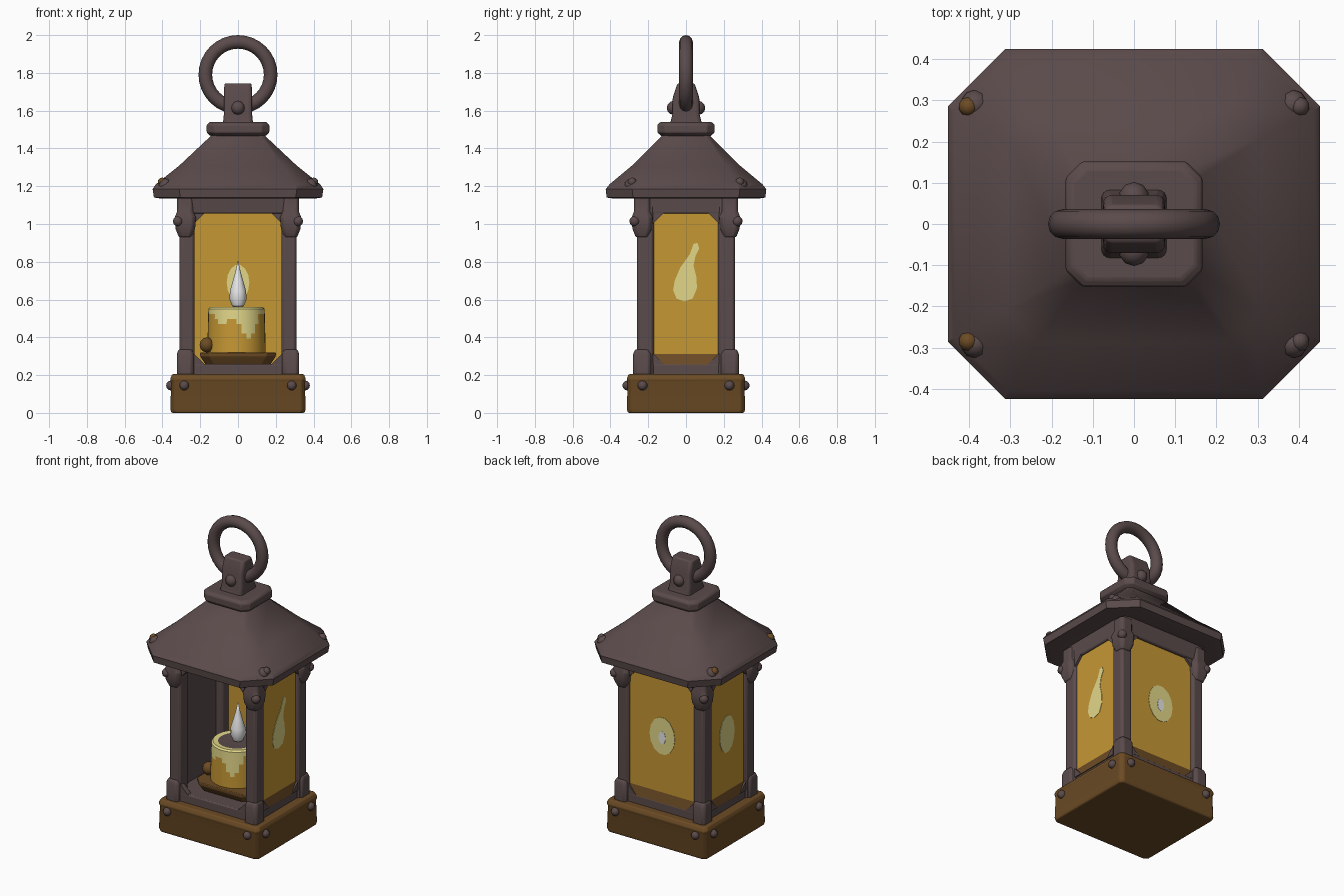
import bpy, bmesh, math
from mathutils import Vector

if "Cube" in bpy.data.objects:
    bpy.data.objects.remove(bpy.data.objects["Cube"])


def material(name, r, g, b):
    m = bpy.data.materials.new(name)
    m.diffuse_color = (r, g, b, 1)
    m.use_nodes = True
    m.node_tree.nodes["Principled BSDF"].inputs["Base Color"].default_value = m.diffuse_color
    return m


METAL = material("dark_metal", 0.105, 0.070, 0.070)
WOOD = material("brown_wood", 0.150, 0.071, 0.018)
AMBER = material("amber_glass", 0.56, 0.31, 0.034)
GLOW = material("pale_glow", 0.76, 0.68, 0.25)
WHITE = material("white_flame", 0.86, 0.86, 0.87)


def finish(name, bm, mats, bevel=0.0, angle=35):
    bmesh.ops.recalc_face_normals(bm, faces=bm.faces)
    mesh = bpy.data.meshes.new(name)
    bm.to_mesh(mesh)
    bm.free()
    for m in mats:
        mesh.materials.append(m)
    ob = bpy.data.objects.new(name, mesh)
    bpy.context.collection.objects.link(ob)
    bpy.ops.object.select_all(action='DESELECT')
    ob.select_set(True)
    bpy.context.view_layer.objects.active = ob
    bpy.ops.object.shade_smooth_by_angle(angle=math.radians(angle))
    if bevel:
        mod = ob.modifiers.new("Bevel", 'BEVEL')
        mod.width = bevel
        mod.segments = 2
        mod.limit_method = 'ANGLE'
    return ob


def loft(name, rings, mat, centre=(0, 0), bevel=0.0):
    """Stack of chamfered rectangles: (half x, half y, chamfer, z)."""
    bm = bmesh.new()
    loops = []
    for hx, hy, c, z in rings:
        pts = [(hx, -hy + c), (hx, hy - c), (hx - c, hy), (-hx + c, hy),
               (-hx, hy - c), (-hx, -hy + c), (-hx + c, -hy), (hx - c, -hy)]
        loops.append([bm.verts.new((x + centre[0], y + centre[1], z)) for x, y in pts])
    for a, b in zip(loops, loops[1:]):
        for i in range(8):
            j = (i + 1) % 8
            bm.faces.new((a[i], a[j], b[j], b[i]))
    bm.faces.new(loops[0][::-1])
    bm.faces.new(loops[-1])
    return finish(name, bm, [mat], bevel)


def plate(name, pts, axis, a, b, mat, bevel=0.0):
    """Polygon in (y,z) or (x,z) extruded along axis x or y from a to b."""
    bm = bmesh.new()
    put = (lambda p, d: (d, p[0], p[1])) if axis == 'x' else (lambda p, d: (p[0], d, p[1]))
    lo = [bm.verts.new(put(p, a)) for p in pts]
    hi = [bm.verts.new(put(p, b)) for p in pts]
    bm.faces.new(lo)
    bm.faces.new(hi)
    for i in range(len(pts)):
        j = (i + 1) % len(pts)
        bm.faces.new((lo[i], lo[j], hi[j], hi[i]))
    return finish(name, bm, [mat], bevel)


def stud(name, pos, r, mat):
    bm = bmesh.new()
    bmesh.ops.create_uvsphere(bm, u_segments=10, v_segments=6, radius=r)
    bmesh.ops.translate(bm, verts=bm.verts, vec=Vector(pos))
    return finish(name, bm, [mat], angle=60)


def lathe(name, profile, n, mats, rule=None, centre=(0, 0)):
    bm = bmesh.new()
    loops = [[bm.verts.new((centre[0] + r * math.cos(2 * math.pi * i / n),
                            centre[1] + r * math.sin(2 * math.pi * i / n), z))
              for i in range(n)] for r, z in profile]
    for a, b in zip(loops, loops[1:]):
        for i in range(n):
            j = (i + 1) % n
            f = bm.faces.new((a[i], a[j], b[j], b[i]))
            if rule:
                f.material_index = rule(f.calc_center_median())
    bmesh.ops.remove_doubles(bm, verts=bm.verts, dist=0.0005)
    return finish(name, bm, mats)


def rect(w, z0, z1):
    return [(-w, z0), (w, z0), (w, z1), (-w, z1)]


def oval(rx, rz, z, n=14):
    return [(rx * math.cos(2 * math.pi * i / n), z + rz * math.sin(2 * math.pi * i / n))
            for i in range(n)]


# Wooden base
loft("base", [(0.352, 0.307, 0.02, 0), (0.358, 0.313, 0.02, 0.02), (0.354, 0.309, 0.02, 0.16),
              (0.36, 0.315, 0.02, 0.18), (0.348, 0.303, 0.02, 0.205)], WOOD, bevel=0.006)
for sx in (-1, 1):
    for sy in (-1, 1):
        stud("base_stud", (sx * 0.285, sy * 0.311, 0.145), 0.026, METAL)
        stud("base_side_stud", (sx * 0.356, sy * 0.23, 0.145), 0.026, METAL)

# Floor sill, ceiling beam
loft("floor_frame", [(0.30, 0.255, 0.02, 0.19), (0.30, 0.255, 0.02, 0.26)], METAL, bevel=0.008)
loft("ceiling_beam", [(0.305, 0.26, 0.02, 1.055), (0.31, 0.275, 0.02, 1.16)], METAL, bevel=0.008)

# Corner posts with feet, brackets and roof rivets
for sx in (-1, 1):
    for sy in (-1, 1):
        c = (sx * 0.27, sy * 0.215)
        loft("post", [(0.04, 0.045, 0.012, 0.2), (0.04, 0.045, 0.012, 1.15)], METAL, c, 0.004)
        c = (sx * 0.279, sy * 0.232)
        loft("post_foot", [(0.045, 0.048, 0.014, 0.2), (0.045, 0.048, 0.014, 0.31),
                           (0.036, 0.038, 0.012, 0.335)], METAL, c, 0.006)
        loft("post_bracket", [(0.034, 0.034, 0.012, 0.93), (0.052, 0.052, 0.018, 0.975),
                              (0.056, 0.056, 0.018, 1.035), (0.044, 0.044, 0.015, 1.065),
                              (0.044, 0.044, 0.015, 1.14)], METAL, c, 0.006)
        stud("bracket_knob", (sx * 0.318, sy * 0.272, 1.015), 0.028, METAL)
        stud("roof_rivet_seat", (sx * 0.385, sy * 0.29, 1.205), 0.036, METAL)
        stud("roof_rivet", (sx * 0.402, sy * 0.285, 1.222), 0.024, WOOD if sx < 0 else METAL)

# Corner gussets that chamfer every window opening
for s in (-1, 1):
    for t in (-1, 1):
        for z, d in ((0.255, 0.06), (1.06, -0.06)):
            side = [(t * 0.175, z), (t * 0.115, z), (t * 0.175, z + d)]
            front = [(t * 0.235, z), (t * 0.175, z), (t * 0.235, z + d)]
            plate("side_gusset", side, 'x', s * 0.27, s * 0.306, METAL)
            plate("end_gusset", front, 'y', s * 0.222, s * 0.255, METAL)

# Glass on the sides and back, dark inner side walls, sloped wooden sills
for s in (-1, 1):
    plate("side_glass", rect(0.19, 0.24, 1.08), 'x', s * 0.284, s * 0.291, AMBER)
    plate("inner_wall", rect(0.19, 0.24, 1.08), 'x', s * 0.274, s * 0.283, METAL)
    plate("side_sill", [(s * 0.286, 0.335), (s * 0.304, 0.255), (s * 0.286, 0.255)], 'y',
          -0.172, 0.172, WOOD)
plate("back_glass", rect(0.25, 0.24, 1.08), 'y', 0.232, 0.240, AMBER)
plate("back_sill", [(0.236, 0.335), (0.254, 0.255), (0.236, 0.255)], 'x', -0.232, 0.232, WOOD)

# Painted glows on the glass
drop = [(-0.01, 0.59), (0.035, 0.605), (0.058, 0.66), (0.055, 0.72), (0.04, 0.78), (0.05, 0.83),
        (0.07, 0.87), (0.06, 0.90), (0.04, 0.895), (0.02, 0.84), (-0.03, 0.77),
        (-0.06, 0.70), (-0.068, 0.65), (-0.05, 0.605)]
plate("right_glow", drop, 'x', 0.290, 0.2935, GLOW)
plate("left_glow", oval(0.075, 0.12, 0.68), 'x', -0.290, -0.2935, GLOW)
plate("back_glow", oval(0.09, 0.12, 0.68), 'y', 0.239, 0.2425, GLOW)
plate("back_glow_core", oval(0.025, 0.04, 0.67), 'y', 0.241, 0.2445, WHITE)
plate("inner_glow", oval(0.06, 0.095, 0.69), 'y', 0.2295, 0.233, GLOW)

# Candle tray, candle with wax drips, wick and flame
loft("candle_tray", [(0.17, 0.15, 0.04, 0.255), (0.20, 0.18, 0.05, 0.30),
                     (0.20, 0.18, 0.05, 0.32)], WOOD, bevel=0.004)


def wax(p):
    if p.z > 0.553:
        return 1 if math.hypot(p.x + 0.008, p.y) > 0.115 else 2
    a = math.atan2(p.y, p.x)
    drip = 0.07 + 0.06 * math.sin(3 * a - 0.4) + 0.05 * math.sin(5 * a + 0.5)
    return 1 if p.z > 0.55 - max(drip, 0.02) else 0


wall = [(0.155 - 0.006 * k / 9, 0.315 + 0.235 * k / 9) for k in range(10)]
lathe("candle", wall + [(0.14, 0.56), (0.11, 0.557), (0, 0.555)], 36, [AMBER, GLOW, METAL], wax,
      (-0.008, 0))
stud("wax_lump", (-0.165, -0.06, 0.36), 0.04, WOOD)
lathe("wick", [(0, 0.55), (0.008, 0.55), (0.008, 0.60), (0, 0.60)], 6, [METAL])
lathe("flame", [(0, 0.55), (0.03, 0.565), (0.045, 0.60), (0.043, 0.645), (0.027, 0.70),
                (0.012, 0.755), (0, 0.81)], 12, [WHITE])

# Flared roof with cut corners, stepped cap
loft("roof", [(0.30, 0.265, 0.06, 1.155), (0.41, 0.385, 0.13, 1.135), (0.445, 0.42, 0.14, 1.14),
              (0.452, 0.425, 0.14, 1.185), (0.435, 0.405, 0.13, 1.21), (0.31, 0.285, 0.075, 1.31),
              (0.145, 0.13, 0.025, 1.465), (0.14, 0.125, 0.025, 1.48)], METAL)
loft("roof_cap", [(0.145, 0.13, 0.035, 1.465), (0.166, 0.152, 0.04, 1.485),
                  (0.166, 0.152, 0.04, 1.525), (0.15, 0.135, 0.035, 1.54)], METAL, bevel=0.006)

# Hanger bracket, bolts and ring
loft("hanger_bracket", [(0.08, 0.085, 0.012, 1.53), (0.075, 0.072, 0.012, 1.58),
                        (0.075, 0.07, 0.012, 1.67), (0.072, 0.045, 0.012, 1.745)],
     METAL, bevel=0.008)
for s in (-1, 1):
    stud("hanger_bolt", (0, s * 0.065, 1.615), 0.037, METAL)
bpy.ops.mesh.primitive_torus_add(major_radius=0.173, minor_radius=0.036, major_segments=32,
                                 minor_segments=12, location=(0, 0, 1.791),
                                 rotation=(math.pi / 2, 0, 0))
ring = bpy.context.object
ring.name = "hanging_ring"
ring.data.materials.append(METAL)
bpy.ops.object.shade_smooth()
